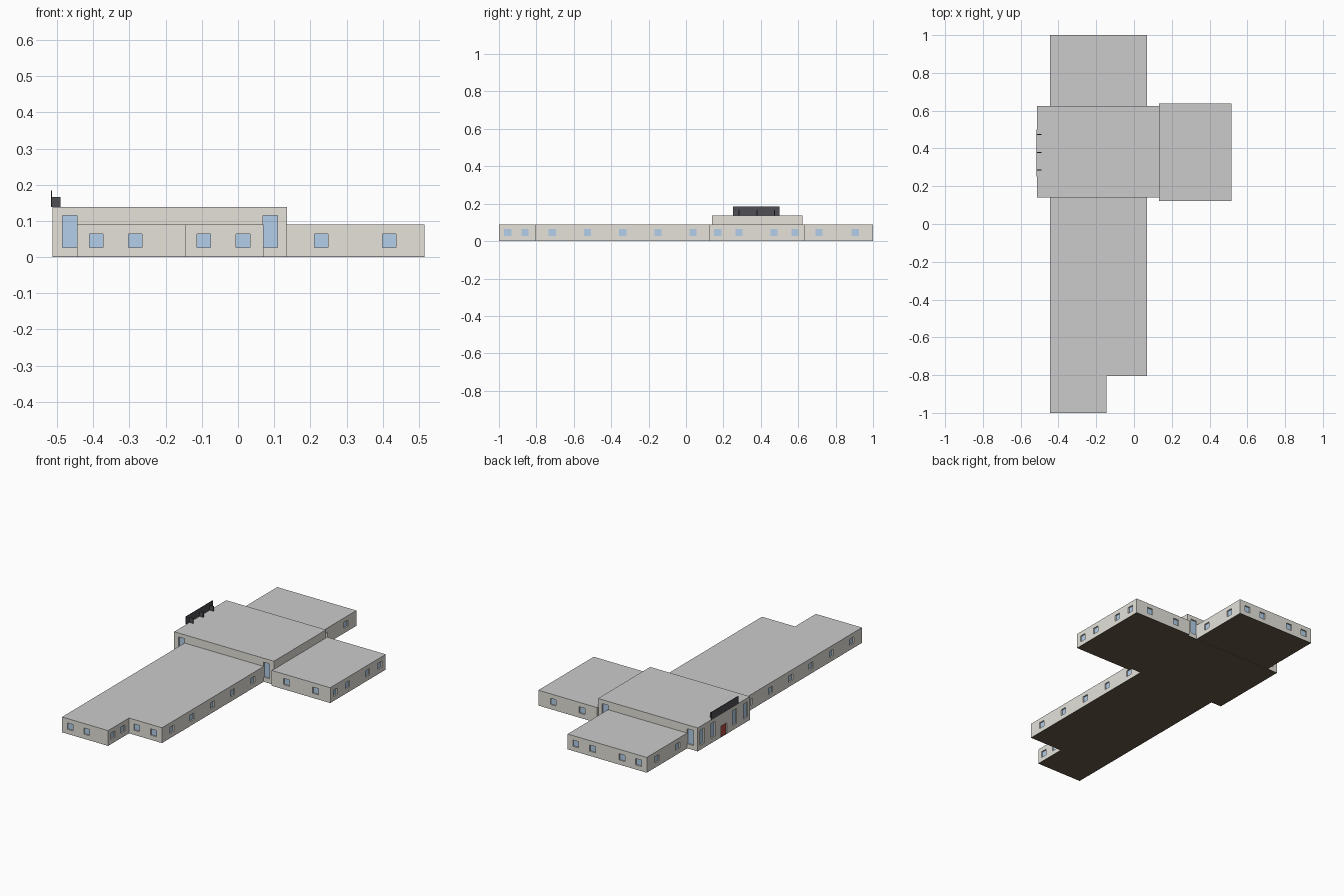
import bpy, bmesh
from mathutils import Matrix

if "Cube" in bpy.data.objects:
    bpy.data.objects.remove(bpy.data.objects["Cube"])

SKIN = 0.001      # thin roof and floor plates
WALL = 0.012      # wall thickness
LOW, HIGH = 0.09, 0.138


def material(name, rgb):
    m = bpy.data.materials.new(name)
    m.diffuse_color = (*rgb, 1)
    m.use_nodes = True
    m.node_tree.nodes["Principled BSDF"].inputs["Base Color"].default_value = m.diffuse_color
    return m


wall_mat = material("wall_plaster", (0.78, 0.76, 0.70))
floor_mat = material("floor_brown", (0.13, 0.095, 0.065))
glass_mat = material("window_glass", (0.45, 0.62, 0.82))
door_mat = material("door_red", (0.45, 0.07, 0.06))
dark_mat = material("dark_metal", (0.08, 0.08, 0.09))


def finish(bm, name, mat=None):
    bmesh.ops.recalc_face_normals(bm, faces=bm.faces)
    me = bpy.data.meshes.new(name)
    bm.to_mesh(me)
    bm.free()
    ob = bpy.data.objects.new(name, me)
    bpy.context.collection.objects.link(ob)
    if mat:
        me.materials.append(mat)
    return ob


def boxes(name, spans, mat=None):
    bm = bmesh.new()
    for span in spans:
        c = [(a + b) / 2 for a, b in span]
        s = [b - a for a, b in span]
        bmesh.ops.create_cube(bm, size=1, matrix=Matrix.Translation(c) @ Matrix.Diagonal((*s, 1)))
    return finish(bm, name, mat)


def plate(name, outline, z, mat=None):
    bm = bmesh.new()
    f = bm.faces.new([bm.verts.new((x, y, z)) for x, y in outline])
    top = bmesh.ops.extrude_face_region(bm, geom=[f])["geom"]
    bmesh.ops.translate(bm, vec=(0, 0, SKIN), verts=[v for v in top if isinstance(v, bmesh.types.BMVert)])
    return finish(bm, name, mat)


def inset(outline, d):
    # offset a counter-clockwise right-angled outline inwards
    out = []
    for i, (x, y) in enumerate(outline):
        (px, py), (nx, ny) = outline[i - 1], outline[(i + 1) % len(outline)]
        sx = sy = 0
        for dx, dy in ((x - px, y - py), (nx - x, ny - y)):
            if abs(dx) > abs(dy):
                sy = 1 if dx > 0 else -1
            else:
                sx = -1 if dy > 0 else 1
        out.append((x + sx * d, y + sy * d))
    return out


def opening(side, plane, c, w, z0, z1, near, far):
    # span of a box set between two depths behind the wall face
    inward = 1 if side in "WS" else -1
    depth = tuple(sorted((plane + inward * near, plane + inward * far)))
    along = (c - w / 2, c + w / 2)
    return (depth, along, (z0, z1)) if side in "WE" else (along, depth, (z0, z1))


def block(name, outline, h, rows, z0=0.027, z1=0.064, w=0.038, door=None):
    # hollow wall ring
    bm = bmesh.new()
    rings = [[bm.verts.new((x, y, z)) for x, y in o]
             for o, z in ((outline, SKIN), (outline, h - SKIN),
                          (inset(outline, WALL), h - SKIN), (inset(outline, WALL), SKIN))]
    n = len(outline)
    for k in range(4):
        a, b = rings[k], rings[(k + 1) % 4]
        for i in range(n):
            j = (i + 1) % n
            bm.faces.new((a[i], a[j], b[j], b[i]))
    walls = finish(bm, name + "_walls", wall_mat)
    # window and door openings
    wins = [(s, p, c, w, z0, z1) for s, p, cs in rows for c in cs]
    cuts = wins + ([door] if door else [])
    cutter = boxes("opening_cutter", [opening(*o, -0.01, WALL + 0.01) for o in cuts], wall_mat)
    cutter.hide_render = True
    mod = walls.modifiers.new("openings", "BOOLEAN")
    mod.operation, mod.solver, mod.object = "DIFFERENCE", "EXACT", cutter
    bpy.context.view_layer.objects.active = walls
    bpy.ops.object.modifier_apply(modifier=mod.name)
    bpy.data.objects.remove(cutter)
    boxes(name + "_windows", [opening(*o, 0.008, 0.010) for o in wins], glass_mat)
    if door:
        boxes(name + "_door", [opening(*door, 0.005, 0.010)], door_mat)
    # roof and floor
    plate(name + "_roof", outline, h - SKIN)
    plate(name + "_floor", outline, 0, floor_mat)


def rect(x0, x1, y0, y1):
    return [(x0, y0), (x1, y0), (x1, y1), (x0, y1)]


# long south wing with a notched corner
side_row = (-0.715, -0.527, -0.338, -0.15, 0.038)
block("south_wing",
      [(-0.445, -1), (-0.145, -1), (-0.145, -0.806), (0.07, -0.806), (0.07, 0.14), (-0.445, 0.14)],
      LOW,
      [("S", -1, (-0.392, -0.284)), ("S", -0.806, (-0.095, 0.014)),
       ("E", -0.145, (-0.953, -0.86)), ("E", 0.07, side_row),
       ("W", -0.445, (-0.905,) + side_row)])

# north wing
block("north_wing", rect(-0.445, 0.07, 0.625, 1), LOW,
      [("N", 1, (0.017, -0.092, -0.284, -0.392)),
       ("E", 0.07, (0.712, 0.905)), ("W", -0.445, (0.712, 0.905))])

# east wing
block("east_wing", rect(0.133, 0.515, 0.122, 0.637), LOW,
      [("E", 0.515, (0.17, 0.283, 0.47, 0.583)),
       ("S", 0.122, (0.23, 0.418)), ("N", 0.637, (0.23, 0.418))])

# tall central hall with entrance
block("central_hall", rect(-0.513, 0.136, 0.139, 0.624), HIGH,
      [("S", 0.139, (-0.465, 0.089)), ("N", 0.624, (-0.465, 0.089)),
       ("W", -0.513, (0.18, 0.282, 0.48, 0.583))],
      z1=0.115, w=0.04, door=("W", -0.513, 0.381, 0.055, 0.0, 0.065))

# rooftop panel over the entrance and its brackets
boxes("roof_panel", [((-0.5165, -0.5135), (0.252, 0.5), (0.138, 0.184))], dark_mat)
boxes("panel_brackets", [((-0.514, -0.49), (y - 0.003, y + 0.003), (HIGH, 0.166))
                         for y in (0.285, 0.379, 0.473)], dark_mat)
